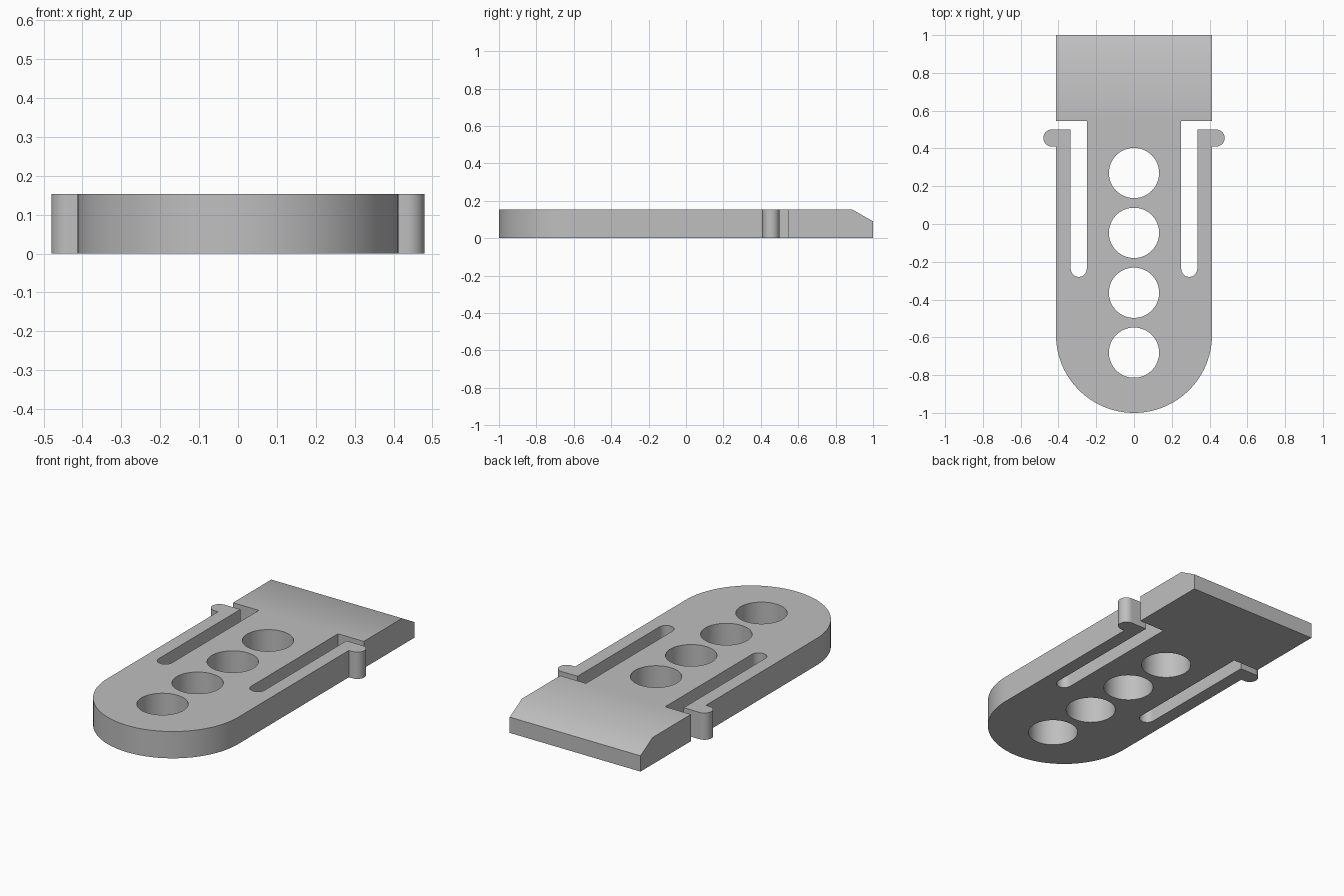
import bpy, bmesh
from math import sin, cos, pi, radians
from mathutils import Vector

if "Cube" in bpy.data.objects:
    bpy.data.objects.remove(bpy.data.objects["Cube"], do_unlink=True)

HEIGHT = 0.153
HALF = 0.413          # half width, also the nose radius
SLOT_IN, SLOT_OUT = 0.25, 0.335
HEAD_Y = 0.545        # where the wide head begins
RAMP_Y = 0.89         # where the head starts to slope down

grey = bpy.data.materials.new("grey plastic")
grey.use_nodes = True
colour = (0.52, 0.52, 0.52, 1)
grey.diffuse_color = colour
grey.node_tree.nodes["Principled BSDF"].inputs["Base Color"].default_value = colour


def arc(cx, cy, r, start, end, n):
    """Points along a circular arc, angles in degrees."""
    angles = [radians(start + (end - start) * i / n) for i in range(n + 1)]
    return [(cx + r * cos(a), cy + r * sin(a)) for a in angles]


# Right-hand half of the outline: nose, spring arm with catch, slot, head
slot_r = (SLOT_OUT - SLOT_IN) / 2
half = arc(0, HALF - 1, HALF, -90, 0, 32)
half += [(HALF, 0.41)]
half += arc(0.435, 0.455, 0.045, -90, 90, 20)
half += [(SLOT_OUT, 0.5)]
half += arc((SLOT_IN + SLOT_OUT) / 2, -0.28 + slot_r, slot_r, 0, -180, 16)
half += [(SLOT_IN, HEAD_Y), (HALF, HEAD_Y), (HALF, 1)]
outline = half + [(-x, y) for x, y in reversed(half[1:])]

# Clip plate: extrude the outline upwards
bm = bmesh.new()
base = bm.faces.new([bm.verts.new((x, y, 0)) for x, y in outline])
top = bmesh.ops.extrude_face_region(bm, geom=[base], use_keep_orig=True)
bmesh.ops.translate(bm, vec=(0, 0, HEIGHT),
                    verts=[v for v in top["geom"] if isinstance(v, bmesh.types.BMVert)])

# Cut the head off the body and slope its back edge
for y in (HEAD_Y, RAMP_Y):
    bmesh.ops.bisect_plane(bm, geom=bm.verts[:] + bm.edges[:] + bm.faces[:], dist=1e-5,
                           plane_co=(0, y, 0), plane_no=(0, 1, 0))
for v in bm.verts:
    if v.co.y > 0.99 and v.co.z > 0.1:
        v.co.z = 0.09
bmesh.ops.recalc_face_normals(bm, faces=bm.faces[:])
mesh = bpy.data.meshes.new("clip_plate")
bm.to_mesh(mesh)
bm.free()
plate = bpy.data.objects.new("clip_plate", mesh)
mesh.materials.append(grey)
bpy.context.collection.objects.link(plate)

# Row of four round holes
bm = bmesh.new()
for i in range(4):
    ring = bmesh.ops.create_cone(bm, cap_ends=True, segments=64, radius1=0.133,
                                 radius2=0.133, depth=1)
    bmesh.ops.translate(bm, verts=ring["verts"], vec=Vector((0, 0.27 - 0.317 * i, 0)))
mesh = bpy.data.meshes.new("hole_cutter")
bm.to_mesh(mesh)
bm.free()
mesh.materials.append(grey)
cutter = bpy.data.objects.new("hole_cutter", mesh)
cutter.hide_render = True
bpy.context.collection.objects.link(cutter)

bpy.ops.object.select_all(action="DESELECT")
plate.select_set(True)
bpy.context.view_layer.objects.active = plate
cut = plate.modifiers.new("holes", "BOOLEAN")
cut.operation = "DIFFERENCE"
cut.solver = "EXACT"
cut.object = cutter
bpy.ops.object.modifier_apply(modifier=cut.name)
bpy.data.objects.remove(cutter, do_unlink=True)

# Smooth curved walls, and the gentle ramp into the head
bpy.ops.object.shade_smooth_by_angle(angle=radians(32))
